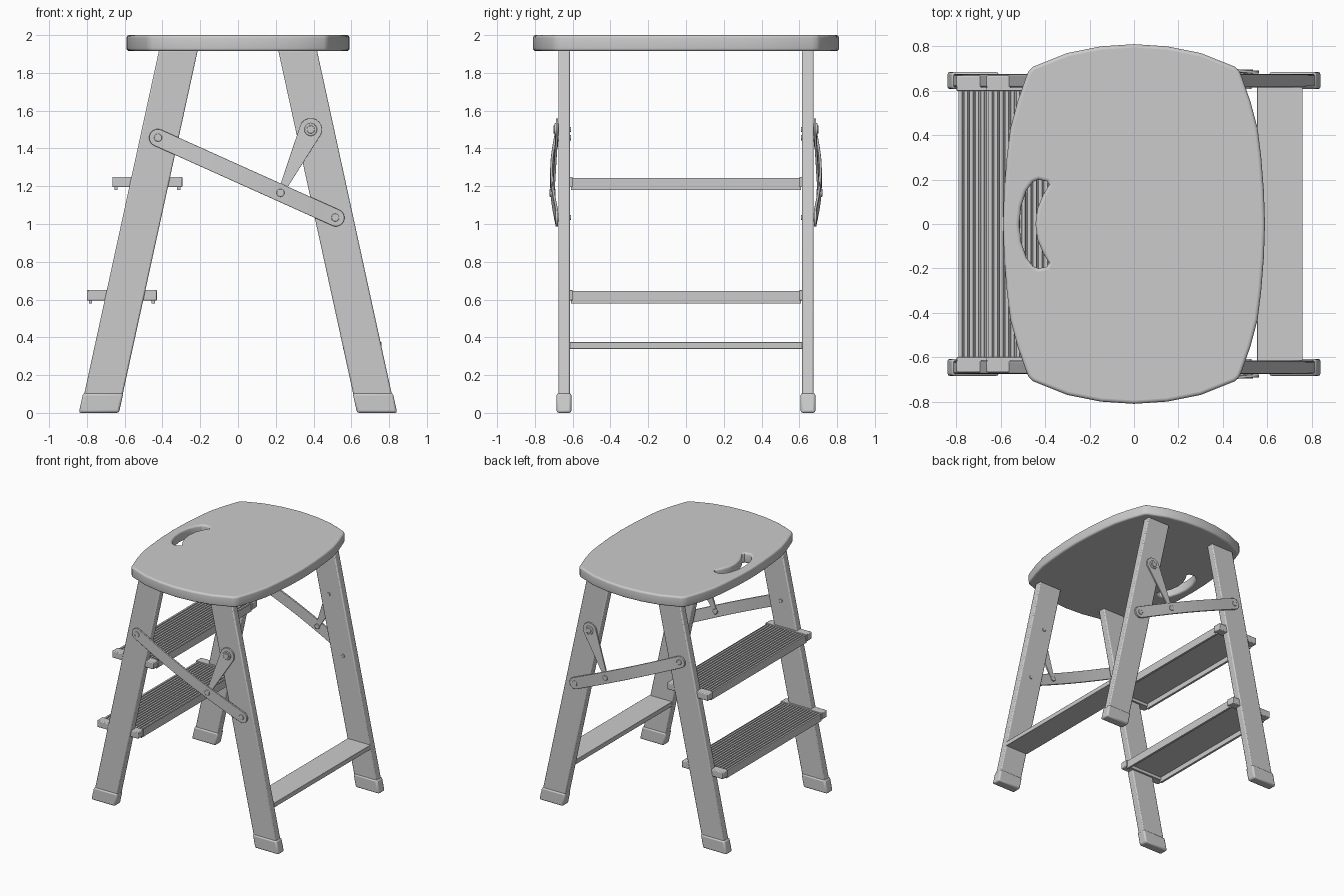
import bpy, bmesh, math
from mathutils import Vector

if "Cube" in bpy.data.objects:
    bpy.data.objects.remove(bpy.data.objects["Cube"])


def make(name, verts, faces, mirror=False, bevel=0.0):
    """Mesh object with optional mirror across y and rounded edges."""
    me = bpy.data.meshes.new(name)
    me.from_pydata(verts, [], faces)
    bm = bmesh.new()
    bm.from_mesh(me)
    bmesh.ops.recalc_face_normals(bm, faces=bm.faces)
    bm.to_mesh(me)
    bm.free()
    ob = bpy.data.objects.new(name, me)
    bpy.context.collection.objects.link(ob)
    if bevel:
        b = ob.modifiers.new("round", "BEVEL")
        b.width, b.segments, b.limit_method = bevel, 2, "ANGLE"
    if mirror:
        m = ob.modifiers.new("mirror", "MIRROR")
        m.use_axis = (False, True, False)
    return ob


def prism(name, pts, y0, y1, mirror=False, bevel=0.0):
    """Extrude an xz outline along y."""
    n = len(pts)
    v = [(x, y, z) for y in (y0, y1) for x, z in pts]
    f = [list(range(n)), list(range(n, 2 * n))]
    f += [[i, (i + 1) % n, n + (i + 1) % n, n + i] for i in range(n)]
    return make(name, v, f, mirror, bevel)


def rect(x0, x1, z0, z1):
    return [(x0, z0), (x1, z0), (x1, z1), (x0, z1)]


def disc(name, x, z, r, y0, y1, bevel=0.0):
    pts = [(x + r * math.cos(a * math.tau / 20), z + r * math.sin(a * math.tau / 20)) for a in range(20)]
    return prism(name, pts, y0, y1, True, bevel)


def link(name, p, q, r0, r1, y_of, thick):
    """Flat strip with round ends from p to q, following y_of(t) sideways."""
    p, q = Vector(p), Vector(q)
    length = (q - p).length
    d = (q - p) / length
    nrm = Vector((-d.y, d.x))
    st = []
    for i in range(7):
        a = math.radians(4 + 86 * i / 6)
        st.append((-r0 * math.cos(a), r0 * math.sin(a)))
    st += [(length * i / 14, r0 + (r1 - r0) * i / 14) for i in range(1, 14)]
    for i in range(7):
        a = math.radians(90 - 86 * i / 6)
        st.append((length + r1 * math.cos(a), r1 * math.sin(a)))
    v, f = [], []
    for s, w in st:
        y = y_of(min(max(s / length, 0), 1))
        for side, dy in ((-1, 0), (1, 0), (1, thick), (-1, thick)):
            c = p + d * s + nrm * (w * side)
            v.append((c.x, y + dy, c.y))
    for k in range(len(st) - 1):
        for j in range(4):
            a, b = 4 * k + j, 4 * k + (j + 1) % 4
            f.append([a, b, b + 4, a + 4])
    e = len(v) - 4
    f += [[0, 1, 2, 3], [e, e + 1, e + 2, e + 3]]
    return make(name, v, f, True, 0.003)


# Seat: barrel-shaped board with a crescent hand hole
quarter = [(0.59, 0), (0.585, 0.15), (0.573, 0.3), (0.557, 0.43), (0.525, 0.55), (0.485, 0.665),
           (0.474, 0.69), (0.455, 0.708), (0.30, 0.77), (0.15, 0.8), (0, 0.81)]
half = quarter + [(-x, y) for x, y in quarter[-2::-1]]
outline = half + [(x, -y) for x, y in half[-2:0:-1]]
outer = [(-0.517, 0), (-0.508, 0.08), (-0.485, 0.15), (-0.455, 0.19), (-0.43, 0.2), (-0.392, 0.192), (-0.383, 0.175)]
inner = [(-0.41, 0.13), (-0.435, 0.07), (-0.444, 0)]
upper = outer + inner
hole = upper + [(x, -y) for x, y in upper[-2:0:-1]]
cu = bpy.data.curves.new("seat", "CURVE")
cu.dimensions, cu.fill_mode = "2D", "BOTH"
cu.bevel_depth, cu.bevel_resolution, cu.offset = 0.015, 3, -0.015
cu.extrude = 0.0275
for pts in (outline, hole):
    sp = cu.splines.new("POLY")
    sp.points.add(len(pts) - 1)
    for pt, (x, y) in zip(sp.points, pts):
        pt.co = (x, y, 0, 1)
    sp.use_cyclic_u = True
seat = bpy.data.objects.new("seat", cu)
seat.location.z = 1.9575
bpy.context.collection.objects.link(seat)
bpy.context.view_layer.objects.active = seat
seat.select_set(True)
bpy.ops.object.convert(target="MESH")

# Legs and rubber feet
for s, side in ((1, "step_side"), (-1, "brace_side")):
    prism(side + "_leg", [(s * x, z) for x, z in
          ((-0.825, 0.05), (-0.621, 0.05), (-0.213, 1.92), (-0.418, 1.92))], 0.615, 0.676, True, 0.008)
    prism(side + "_foot", [(s * x, z) for x, z in
          ((-0.843, 0), (-0.63, 0), (-0.607, 0.105), (-0.82, 0.105))], 0.607, 0.685, True, 0.012)

# Steps: ribbed hollow treads with end plates and caps around the legs
for name, x0, zt in (("lower_step", -0.80, 0.65), ("upper_step", -0.665, 1.25)):
    a, b = x0 + 0.01, x0 + 0.36
    n = 14
    pitch = (b - a) / n
    prof = [(a, zt - 0.07)]
    for i in range(n):
        x = a + i * pitch
        prof += [(x, zt - 0.006), (x + pitch * 0.6, zt - 0.006),
                 (x + pitch * 0.7, zt - 0.015), (x + pitch * 0.9, zt - 0.015)]
    prof += [(b, zt - 0.006), (b, zt - 0.07), (b - 0.018, zt - 0.07), (b - 0.018, zt - 0.03),
             (a + 0.018, zt - 0.03), (a + 0.018, zt - 0.07)]
    prism(name + "_tread", prof, -0.61, 0.61)
    prism(name + "_end_plate", rect(x0, x0 + 0.37, zt - 0.055, zt), 0.6, 0.617, True, 0.003)
    prism(name + "_front_cap", rect(x0, x0 + 0.115, zt - 0.055, zt), 0.6, 0.668, True, 0.006)
    prism(name + "_rear_cap", rect(x0 + 0.28, x0 + 0.37, zt - 0.055, zt), 0.6, 0.668, True, 0.006)

# Crossbar between the brace-side legs
prism("crossbar", rect(0.555, 0.76, 0.338, 0.375), -0.617, 0.617, bevel=0.003)

# Folding brace: bowed bar and tapered strut on each side
bow = lambda t: 0.677 + 0.028 * math.sin(math.pi * t)
link("brace_bar", (-0.425, 1.457), (0.518, 1.033), 0.046, 0.046, bow, 0.014)
link("brace_strut", (0.385, 1.5), (0.235, 1.185), 0.06, 0.018, lambda t: 0.677 + 0.018 * t, 0.012)
disc("strut_boss", 0.385, 1.5, 0.034, 0.676, 0.696, 0.004)

# Rivets, with ends showing inside the legs
for i, (x, z, y) in enumerate(((-0.423, 1.457, 0.696), (0.515, 1.034, 0.696), (0.385, 1.5, 0.702))):
    disc(f"leg_rivet_{i + 1}", x, z, 0.021, 0.64, y, 0.003)
    disc(f"rivet_end_{i + 1}", x, z, 0.014, 0.608, 0.64, 0.002)
disc("bar_rivet", 0.225, 1.165, 0.021, 0.69, 0.722, 0.003)

# Smooth shading with sharp edges kept
for ob in bpy.context.scene.objects:
    ob.select_set(True)
bpy.ops.object.shade_smooth_by_angle(angle=math.radians(30))
